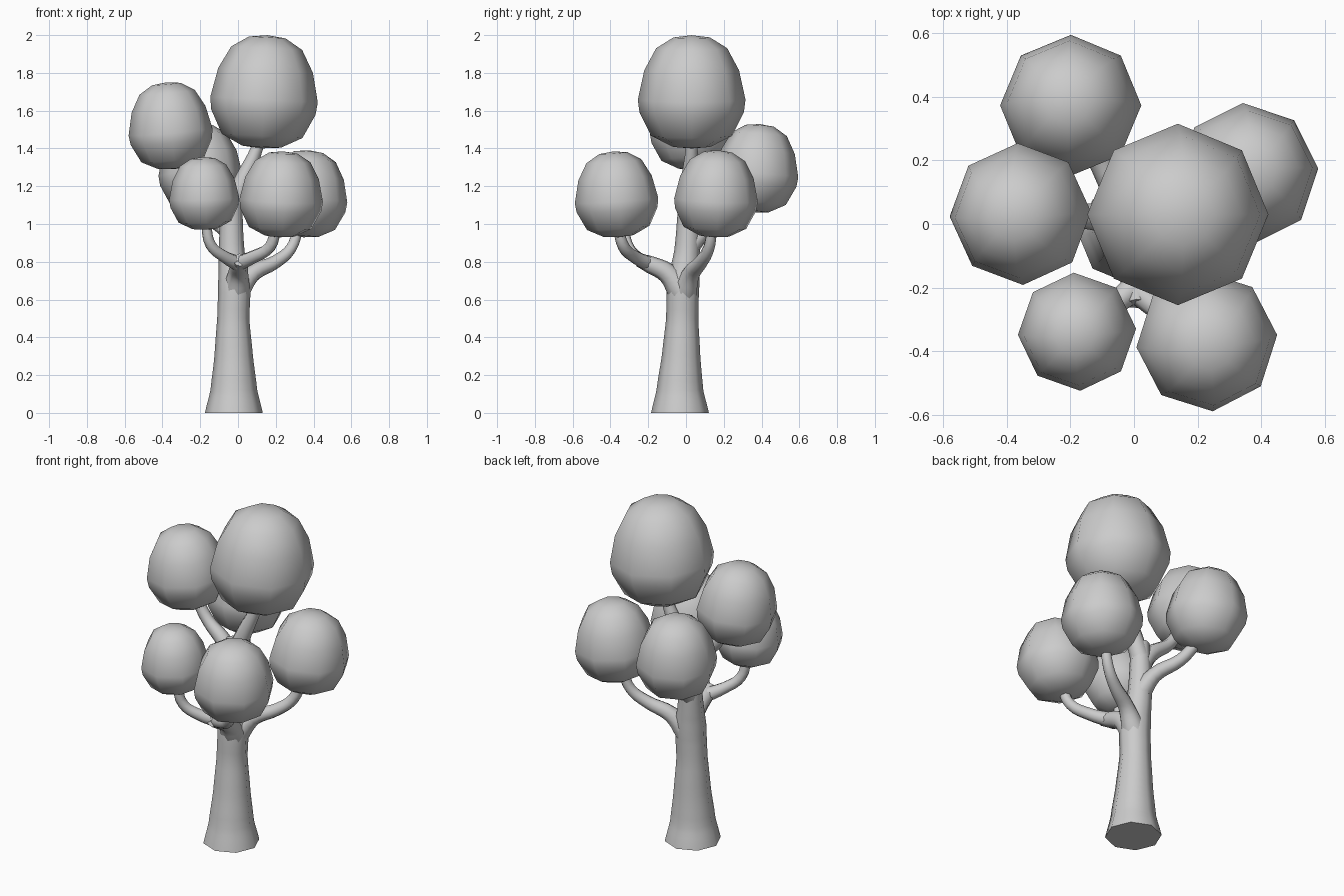
import bpy, bmesh, math
from mathutils import Euler, Matrix, Vector

cube = bpy.data.objects.get("Cube")
if cube:
    bpy.data.objects.remove(cube, do_unlink=True)

grey = bpy.data.materials.new("plain grey")
grey.use_nodes = True
colour = (0.6, 0.6, 0.6, 1)
grey.diffuse_color = colour
grey.node_tree.nodes["Principled BSDF"].inputs["Base Color"].default_value = colour


def finish(obj, angle):
    bpy.ops.object.select_all(action='DESELECT')
    obj.select_set(True)
    bpy.context.view_layer.objects.active = obj
    if obj.type == 'CURVE':
        bpy.ops.object.convert(target='MESH')
    bpy.ops.object.shade_smooth_by_angle(angle=math.radians(angle))


def limb(name, points):
    """Eight-sided tapering tube; each point is x, y, z, radius."""
    curve = bpy.data.curves.new(name, 'CURVE')
    curve.dimensions = '3D'
    curve.bevel_depth = 1
    curve.bevel_resolution = 2
    curve.resolution_u = 4
    curve.use_fill_caps = True
    spline = curve.splines.new('BEZIER')
    spline.bezier_points.add(len(points) - 1)
    for knot, (x, y, z, r) in zip(spline.bezier_points, points):
        knot.co = (x, y, z)
        knot.radius = r
        knot.handle_left_type = knot.handle_right_type = 'AUTO'
    curve.materials.append(grey)
    obj = bpy.data.objects.new(name, curve)
    bpy.context.collection.objects.link(obj)
    finish(obj, 50)


# Egg-like crown outline: radius and height of each ring
RINGS = [(0.34, 0.96), (0.66, 0.77), (0.88, 0.38), (1, -0.14),
         (0.97, -0.36), (0.75, -0.78), (0.36, -0.97)]


def crown(name, centre, radius, height, turn, tilt_x=0, tilt_y=0):
    """Eight-sided rounded leaf ball."""
    bm = bmesh.new()
    top = bm.verts.new((0, 0, 1))
    bottom = bm.verts.new((0, 0, -1))
    loops = []
    for r, z in RINGS:
        loops.append([bm.verts.new((r * math.cos(k * math.pi / 4),
                                    r * math.sin(k * math.pi / 4), z))
                      for k in range(8)])
    for k in range(8):
        n = (k + 1) % 8
        bm.faces.new((top, loops[0][k], loops[0][n]))
        bm.faces.new((bottom, loops[-1][n], loops[-1][k]))
        for a, b in zip(loops, loops[1:]):
            bm.faces.new((a[k], b[k], b[n], a[n]))
    spin = Euler([math.radians(a) for a in (tilt_x, tilt_y, turn)]).to_matrix().to_4x4()
    bm.transform(Matrix.Translation(Vector(centre)) @ spin
                 @ Matrix.Diagonal((radius, radius, height, 1)))
    bmesh.ops.recalc_face_normals(bm, faces=bm.faces)
    mesh = bpy.data.meshes.new(name)
    bm.to_mesh(mesh)
    bm.free()
    mesh.materials.append(grey)
    obj = bpy.data.objects.new(name, mesh)
    bpy.context.collection.objects.link(obj)
    finish(obj, 60)


# Trunk
limb("trunk", [(-.022, -.032, 0, .153), (-.022, -.032, .12, .124),
               (-.023, -.026, .3, .102), (-.025, -.02, .5, .085),
               (-.02, -.015, .68, .086), (-.033, .005, .85, .068),
               (-.035, .012, 1, .061), (-.03, .015, 1.18, .052)])

# Branches
limb("top_branch", [(-.035, .015, 1.08, .055), (.03, .02, 1.24, .045),
                    (.1, .03, 1.4, .032), (.13, .03, 1.52, .03)])
limb("upper_right_branch", [(-.03, .01, 1.02, .055), (-.1, .02, 1.14, .045),
                            (-.22, .03, 1.24, .034), (-.3, .03, 1.36, .03)])
limb("back_branch", [(-.03, 0, .86, .06), (-.06, .1, .96, .042),
                     (-.13, .24, 1.02, .034), (-.18, .33, 1.12, .03)])
limb("left_branch", [(-.01, -.01, .63, .07), (.08, .03, .74, .046),
                     (.2, .08, .8, .036), (.28, .12, .87, .031),
                     (.32, .14, .98, .028)])
limb("front_stem", [(-.01, -.02, .64, .075), (0, -.1, .74, .054),
                    (.005, -.19, .785, .046), (.01, -.25, .81, .036)])
limb("front_left_branch", [(0, -.2, .79, .042), (.08, -.27, .825, .035),
                           (.17, -.33, .88, .031), (.2, -.36, .98, .028)])
limb("front_right_branch", [(0, -.2, .79, .042), (-.07, -.26, .825, .033),
                            (-.145, -.31, .89, .029), (-.17, -.33, 1.01, .026)])

# Leaf crowns
crown("top_crown", (.14, .03, 1.70), .285, .3, 0, 0, 3)
crown("upper_right_crown", (-.36, .03, 1.52), .223, .231, 2, 2, -5)
crown("back_crown", (-.2, .375, 1.295), .222, .235, 0, -4, -2)
crown("left_crown", (.36, .16, 1.16), .222, .231, 4, -2, 4)
crown("front_left_crown", (.23, -.37, 1.157), .222, .228, 5, 4, 2)
crown("front_right_crown", (-.18, -.34, 1.162), .186, .193, 3, 3, -2)
